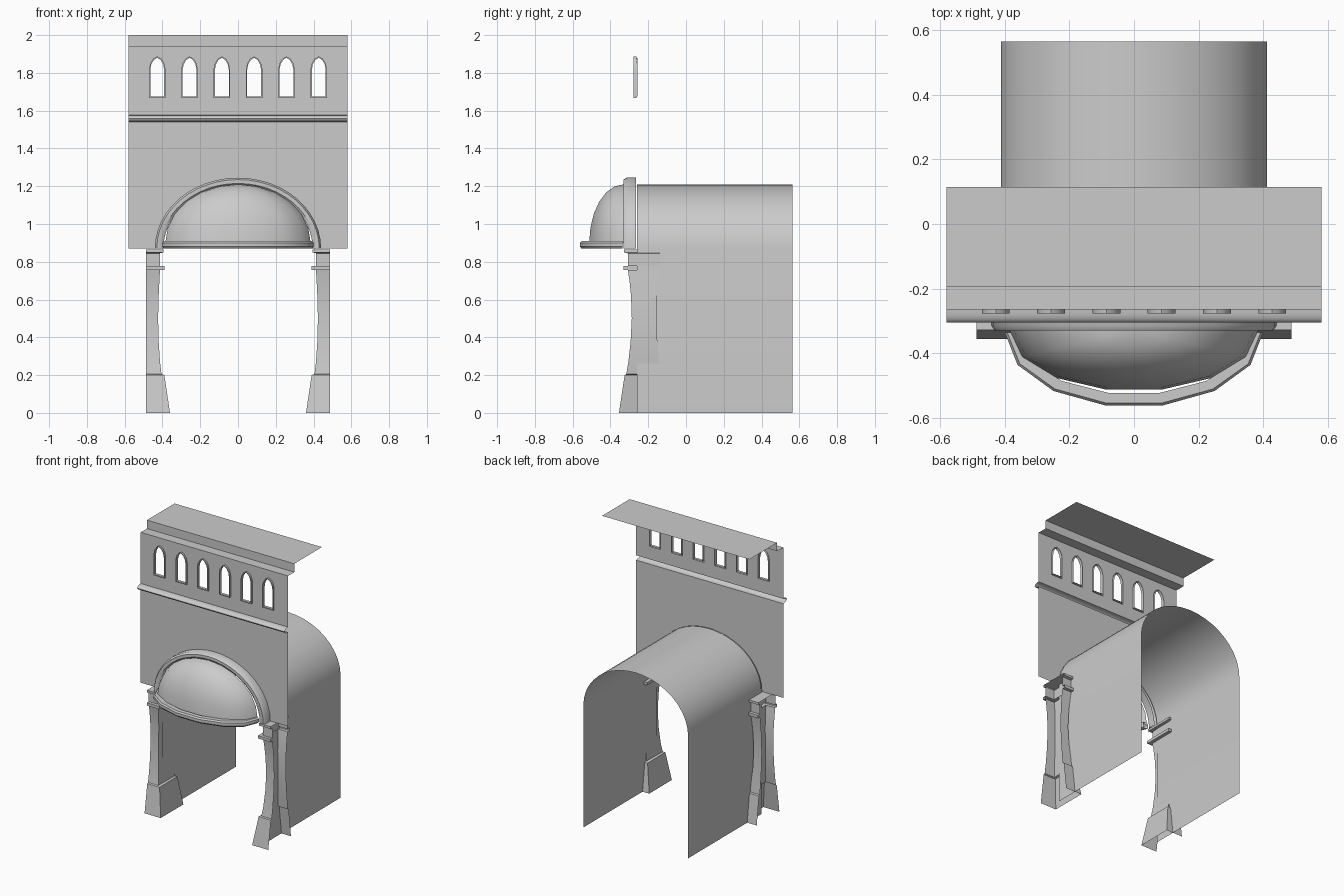
import bpy, bmesh, math
from math import sin, cos, pi, radians

if "Cube" in bpy.data.objects:
    bpy.data.objects.remove(bpy.data.objects["Cube"])

WALL_Y, SPRING = -0.265, 0.87


def finish(name, bm, angle=35):
    bmesh.ops.recalc_face_normals(bm, faces=bm.faces[:])
    me = bpy.data.meshes.new(name)
    bm.to_mesh(me)
    bm.free()
    me.shade_smooth()
    me.set_sharp_from_angle(angle=radians(angle))
    ob = bpy.data.objects.new(name, me)
    bpy.context.collection.objects.link(ob)
    return ob


def sheet(name, rows, wrap_rows=False, wrap_cols=False, cap=False):
    """Skin a grid of points, row by row."""
    bm = bmesh.new()
    vs = [[bm.verts.new(p) for p in r] for r in rows]
    n, m = len(rows), len(rows[0])
    for i in range(n if wrap_rows else n - 1):
        for j in range(m if wrap_cols else m - 1):
            a, b = vs[i], vs[(i + 1) % n]
            k = (j + 1) % m
            bm.faces.new((a[j], a[k], b[k], b[j]))
    if cap:
        bm.faces.new(vs[-1])
    bmesh.ops.remove_doubles(bm, verts=bm.verts[:], dist=1e-5)
    return finish(name, bm)


def panel(name, loops):
    """Flat wall filled between an outline and any holes, points (x, z)."""
    bm = bmesh.new()
    for loop in loops:
        vs = [bm.verts.new((x, WALL_Y, z)) for x, z in loop]
        for i in range(len(vs)):
            bm.edges.new((vs[i - 1], vs[i]))
    bmesh.ops.triangle_fill(bm, use_beauty=True, edges=bm.edges[:], normal=(0, -1, 0))
    return finish(name, bm)


def arch(a, b, n=20):
    return [(a * cos(pi * i / n), SPRING + b * sin(pi * i / n)) for i in range(n + 1)]


def window(cx, w, z0, z1):
    half = [(w, z0), (w, z1 - 0.065), (w * .85, z1 - 0.035), (w * .5, z1 - 0.012)]
    return ([(cx + x, z) for x, z in half] + [(cx, z1)]
            + [(cx - x, z) for x, z in reversed(half)])


# Lower wall with arched opening
panel("lower_wall", [[(0.58, 1.54), (0.58, SPRING)] + arch(0.412, 0.34)
                     + [(-0.58, SPRING), (-0.58, 1.54)]])

# Upper wall with six window holes, and the frames around them
centres = [(i - 2.5) * 0.171 for i in range(6)]
panel("upper_wall", [[(-0.58, 1.575), (0.58, 1.575), (0.58, 1.94), (-0.58, 1.94)]]
      + [window(c, 0.043, 1.668, 1.887) for c in centres])
for i, c in enumerate(centres):
    outer, inner = window(c, 0.043, 1.668, 1.887), window(c, 0.037, 1.676, 1.88)
    ring = [(outer, -0.262), (outer, -0.277), (inner, -0.277), (inner, -0.257)]
    sheet(f"window_frame_{i + 1}", [[(x, y, z) for x, z in o] for o, y in ring],
          wrap_cols=True)

# Stepped parapet and flat roof
roof = [(WALL_Y, 1.94), (-0.195, 1.94), (-0.195, 2.0), (0.115, 2.0)]
sheet("roof", [[(x, y, z) for y, z in roof] for x in (-0.58, 0.58)])

# Half-round string course
bead = [(WALL_Y - 0.04 * sin(pi * i / 8), 1.5575 + 0.0185 * cos(pi * i / 8))
        for i in range(9)]
sheet("string_course", [[(x, y, z) for y, z in bead] for x in (-0.58, 0.58)])

# Barrel vault passage with straight side walls
section = [(0.412, 0.0)] + arch(0.412, 0.34) + [(-0.412, 0.0)]
sheet("barrel_vault", [[(x, y, z) for x, z in section] for y in (-0.26, 0.565)])

# Arch moulding on the face of the wall
prof = [(0.44, 0.375, WALL_Y), (0.44, 0.375, -0.315), (0.43, 0.365, -0.33),
        (0.41, 0.345, -0.33), (0.395, 0.335, -0.32), (0.395, 0.335, WALL_Y)]
sheet("arch_moulding", [[(x, y, z) for x, z in arch(a, b, 24)] for a, b, y in prof])

# Quarter-dome canopy
SEG, LEV = 7, 6
dome = []
for j in range(LEV + 1):
    t = pi / 2 * j / LEV
    dome.append([(0.385 * cos(t) * cos(pi * i / SEG),
                  -0.33 - 0.187 * cos(t) * sin(pi * i / SEG),
                  0.90 + 0.31 * sin(t)) for i in range(SEG + 1)])
sheet("canopy_dome", dome)

# Rounded rim around the canopy foot
rim = [(-0.02, 0.87), (0.012, 0.87), (0.02, 0.88), (0.02, 0.9), (0.012, 0.91), (-0.02, 0.91)]
sheet("canopy_rim", [[((0.38 + d) * cos(pi * i / SEG),
                       -0.335 - (0.212 + d) * sin(pi * i / SEG), z)
                      for i in range(SEG + 1)] for d, z in rim], wrap_rows=True)

# Three-sided piers, open on the outside: z, inner x, front y, back y
pier = [(0.0, 0.36, -0.355, -0.10), (0.2, 0.39, -0.325, -0.125),
        (0.205, 0.405, -0.316, -0.135), (0.27, 0.413, -0.305, -0.142),
        (0.38, 0.420, -0.293, -0.152), (0.5, 0.423, -0.287, -0.157),
        (0.62, 0.420, -0.291, -0.153), (0.7, 0.416, -0.299, -0.146),
        (0.757, 0.413, -0.308, -0.138), (0.757, 0.388, -0.33, -0.115),
        (0.777, 0.388, -0.33, -0.115), (0.777, 0.414, -0.308, -0.138),
        (0.845, 0.414, -0.308, -0.138), (0.85, 0.395, -0.328, -0.12),
        (0.866, 0.395, -0.328, -0.12)]
for side, label in ((-1, "left"), (1, "right")):
    sheet(f"{label}_pier", [[(side * 0.487, f, z), (side * x, f, z),
                             (side * x, b, z), (side * 0.487, b, z)]
                            for z, x, f, b in pier], cap=True)
